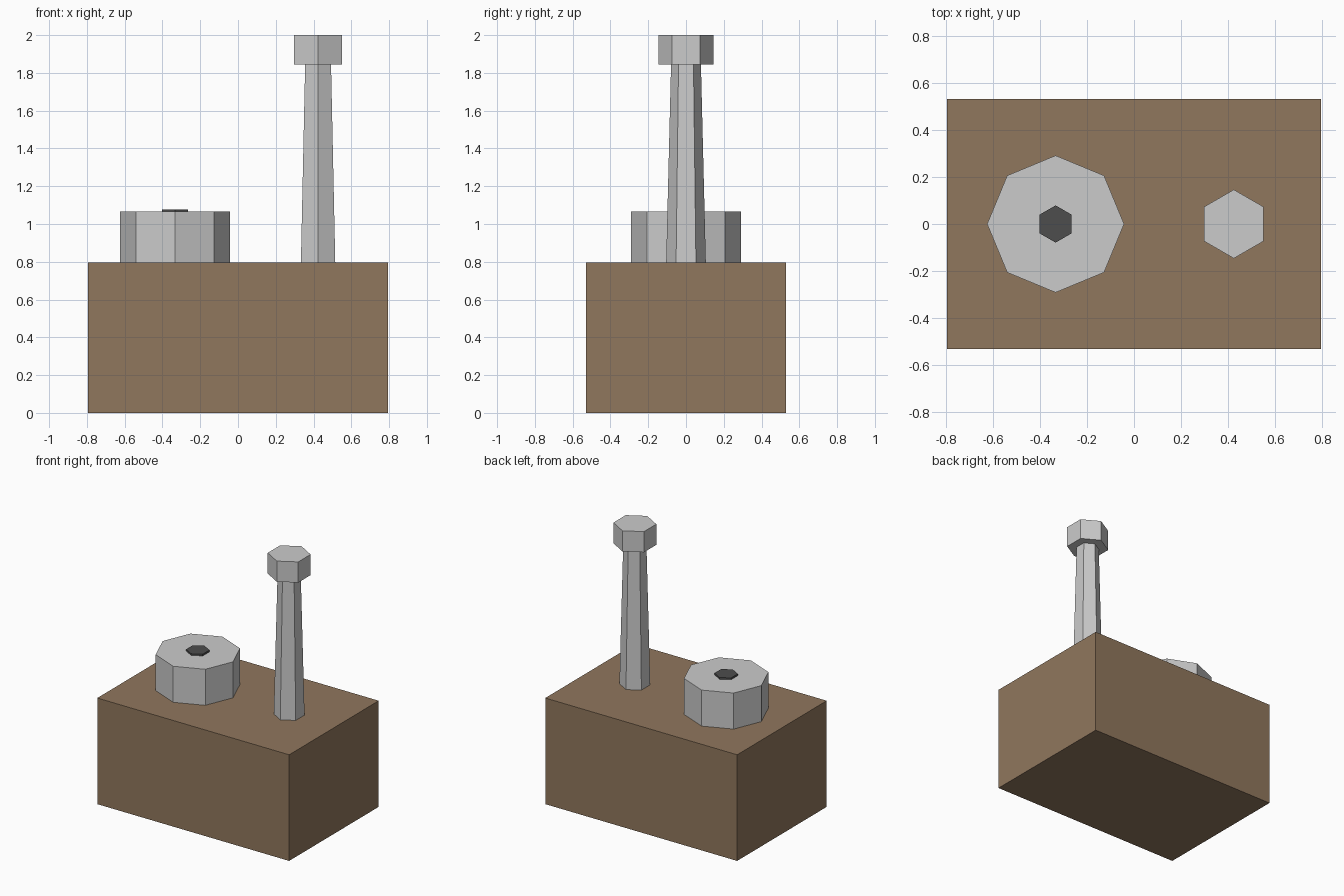
import bpy

if "Cube" in bpy.data.objects:
    bpy.data.objects.remove(bpy.data.objects["Cube"])


def material(name, rgb):
    m = bpy.data.materials.new(name)
    m.diffuse_color = (*rgb, 1)
    m.use_nodes = True
    m.node_tree.nodes["Principled BSDF"].inputs["Base Color"].default_value = m.diffuse_color
    return m


def prism(name, sides, x, z0, z1, r0, r1=None, mat=None):
    # Upright, optionally tapered, flat-faced prism between two heights
    bpy.ops.mesh.primitive_cone_add(
        vertices=sides, radius1=r0, radius2=r0 if r1 is None else r1,
        depth=z1 - z0, location=(x, 0, (z0 + z1) / 2))
    ob = bpy.context.object
    ob.name = name
    if mat:
        ob.data.materials.append(mat)
    return ob


brown = material("brown", (0.28, 0.184, 0.11))
dark = material("dark_grey", (0.074, 0.074, 0.074))

W, D, H = 1.59, 1.06, 0.795
DRUM_X, LEVER_X = -0.333, 0.424

# Block body
bpy.ops.mesh.primitive_cube_add(size=1, location=(0, 0, H / 2))
base = bpy.context.object
base.name = "base_block"
base.scale = (W, D, H)
bpy.ops.object.transform_apply(location=False, rotation=False, scale=True)
base.data.materials.append(brown)

# Octagonal drum with a thin dark hexagonal cap
prism("drum", 8, DRUM_X, H, 1.065, 0.291)
prism("drum_centre", 6, DRUM_X, 1.05, 1.078, 0.079, mat=dark)

# Tapered lever with a hexagonal knob
prism("lever_shaft", 6, LEVER_X, H, 1.848, 0.105, 0.079)
prism("lever_knob", 6, LEVER_X, 1.845, 2.0, 0.146)
